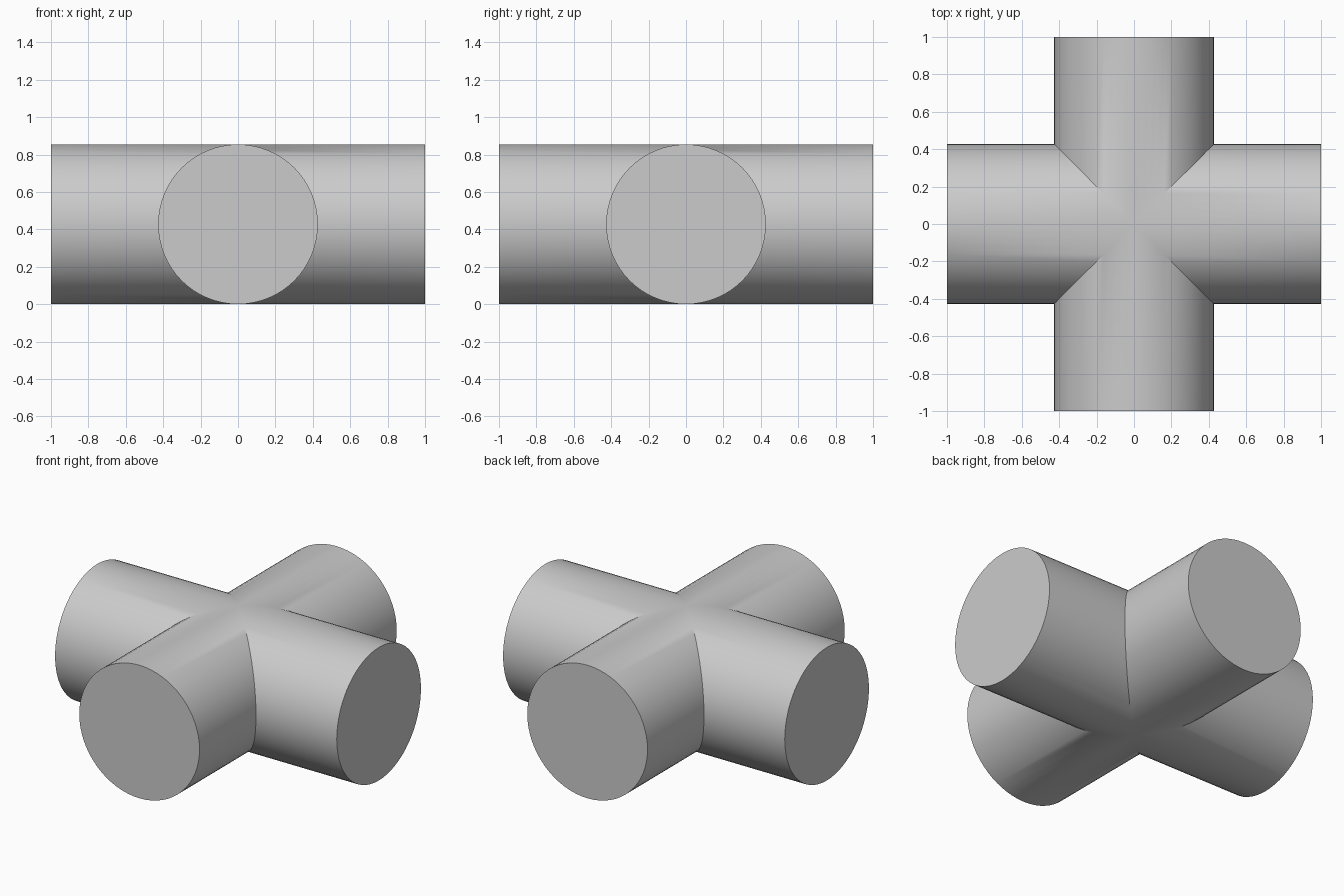
import bpy, bmesh
from math import cos, sin, pi, radians
from mathutils import Matrix

RADIUS = 0.427
HALF_LENGTH = 1.0
SIDES = 64

cube = bpy.data.objects.get("Cube")
if cube:
    bpy.data.objects.remove(cube, do_unlink=True)

# Plain grey material
grey = bpy.data.materials.new("light grey")
grey.use_nodes = True
colour = (0.6, 0.6, 0.6, 1)
grey.diffuse_color = colour
grey.node_tree.nodes["Principled BSDF"].inputs["Base Color"].default_value = colour


def add_arm(bm, turn):
    """One round arm along +x, mitred at 45 degrees to meet its neighbours."""
    outer, inner = [], []
    for i in range(SIDES):
        a = 2 * pi * i / SIDES
        y, z = RADIUS * cos(a), RADIUS * (1 + sin(a))
        outer.append(bm.verts.new((HALF_LENGTH, y, z)))
        inner.append(bm.verts.new((abs(y), y, z)))
    for i in range(SIDES):
        j = (i + 1) % SIDES
        bm.faces.new((inner[i], outer[i], outer[j], inner[j]))
    bm.faces.new(outer)
    bmesh.ops.rotate(bm, verts=outer + inner, cent=(0, 0, 0),
                     matrix=Matrix.Rotation(turn, 3, "Z"))


# Four arms welded into one closed cross
bm = bmesh.new()
for k in range(4):
    add_arm(bm, k * pi / 2)
bmesh.ops.remove_doubles(bm, verts=bm.verts, dist=0.0001)
bmesh.ops.recalc_face_normals(bm, faces=bm.faces)

mesh = bpy.data.meshes.new("pipe_cross")
bm.to_mesh(mesh)
bm.free()
mesh.materials.append(grey)
cross = bpy.data.objects.new("pipe_cross", mesh)
bpy.context.collection.objects.link(cross)

# Smooth sides, sharp rims and joints
bpy.ops.object.select_all(action="DESELECT")
cross.select_set(True)
bpy.context.view_layer.objects.active = cross
bpy.ops.object.shade_smooth_by_angle(angle=radians(30))
